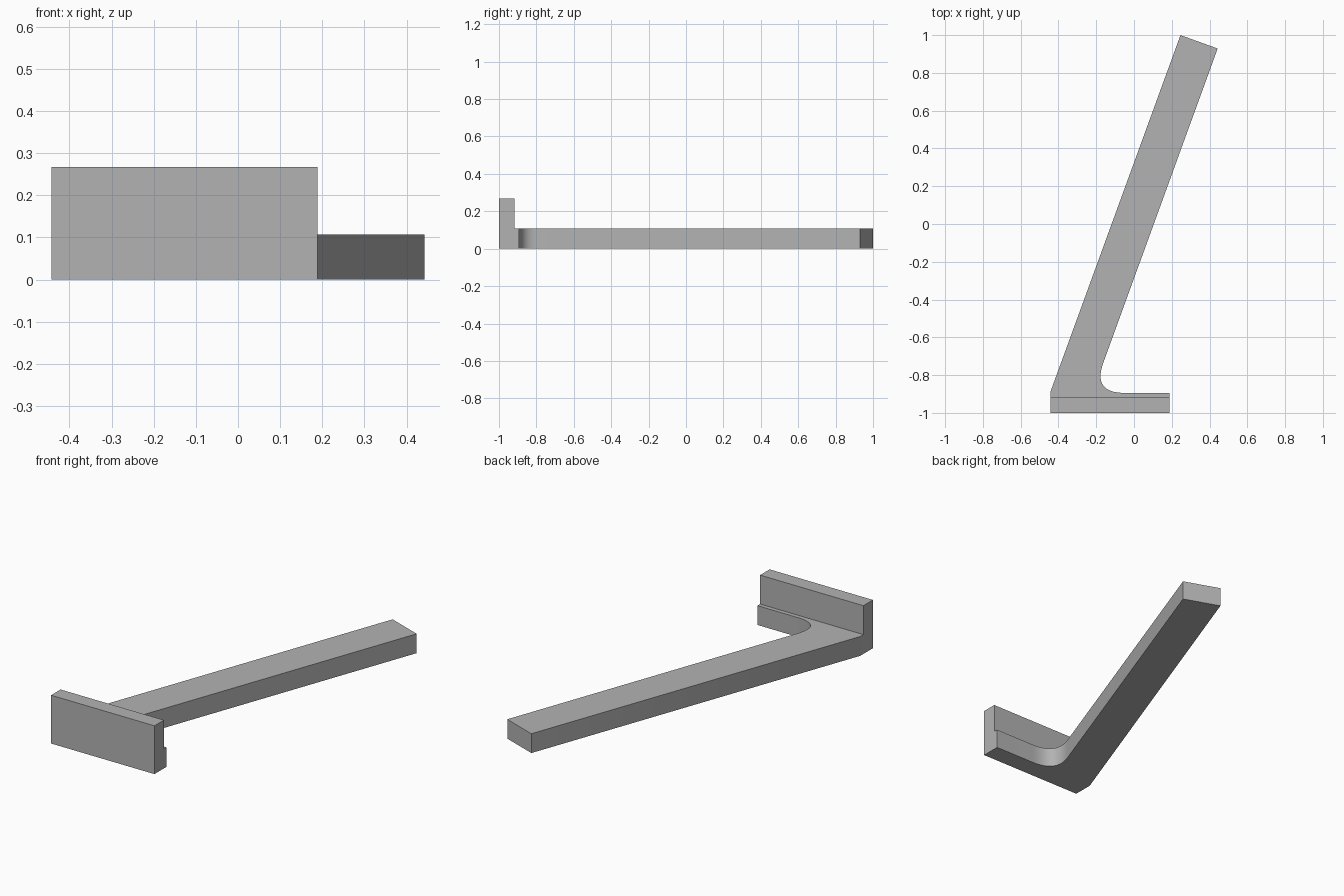
import bpy
import bmesh
from mathutils import Vector
from math import radians, cos, sin

cube = bpy.data.objects.get("Cube")
if cube:
    bpy.data.objects.remove(cube)

# Main dimensions
ARM_TOP, PLATE_TOP = 0.107, 0.267
LEFT, FOOT_END = -0.443, 0.189
FRONT, PLATE_BACK, FOOT_BACK = -1.0, -0.917, -0.894
along = Vector((cos(radians(70)), sin(radians(70))))
tip_left, tip_right = Vector((0.246, 1.0)), Vector((0.443, 0.929))

# Curved inner corner where the arm meets the foot
corner = tip_right + along * ((FOOT_BACK - tip_right.y) / along.y)
start, end = corner + along * 0.17, corner + Vector((0.17, 0))
STEPS = 16
fillet = []
for i in range(STEPS + 1):
    t = i / STEPS
    fillet.append(end * (1 - t) ** 2 + corner * 2 * t * (1 - t) + start * t ** 2)

outline = [Vector((LEFT, FRONT)), Vector((FOOT_END, FRONT)),
           Vector((FOOT_END, FOOT_BACK)), *fillet,
           tip_right, tip_left, Vector((LEFT, -0.89))]

# Extrude the outline into the flat arm and foot
bm = bmesh.new()
base = bm.faces.new([bm.verts.new((p.x, p.y, 0)) for p in outline])
ext = bmesh.ops.extrude_face_region(bm, geom=[base])
bmesh.ops.translate(bm, vec=(0, 0, ARM_TOP),
                    verts=[g for g in ext["geom"] if isinstance(g, bmesh.types.BMVert)])
bmesh.ops.recalc_face_normals(bm, faces=bm.faces)

# Raise the front strip of the foot into the upright plate
bmesh.ops.bisect_plane(bm, geom=bm.verts[:] + bm.edges[:] + bm.faces[:],
                       plane_co=(0, PLATE_BACK, 0), plane_no=(0, 1, 0))
strip = [f for f in bm.faces
         if f.normal.z > 0.9 and f.calc_center_median().y < PLATE_BACK]
ext = bmesh.ops.extrude_face_region(bm, geom=strip)
bmesh.ops.translate(bm, vec=(0, 0, PLATE_TOP - ARM_TOP),
                    verts=[g for g in ext["geom"] if isinstance(g, bmesh.types.BMVert)])
bmesh.ops.delete(bm, geom=[f for f in strip if f.is_valid], context="FACES_ONLY")
bmesh.ops.recalc_face_normals(bm, faces=bm.faces)

# Merge coplanar faces so each side is one clean face
bmesh.ops.dissolve_limit(bm, angle_limit=radians(0.5),
                         verts=bm.verts[:], edges=bm.edges[:])

mesh = bpy.data.meshes.new("angled_bracket")
bm.to_mesh(mesh)
bm.free()
bracket = bpy.data.objects.new("angled_bracket", mesh)
bpy.context.collection.objects.link(bracket)

# Plain grey finish
grey = bpy.data.materials.new("plain_grey")
grey.use_nodes = True
colour = (0.45, 0.45, 0.45, 1)
grey.diffuse_color = colour
grey.node_tree.nodes["Principled BSDF"].inputs["Base Color"].default_value = colour
mesh.materials.append(grey)

bpy.ops.object.select_all(action="DESELECT")
bracket.select_set(True)
bpy.context.view_layer.objects.active = bracket
bpy.ops.object.shade_smooth_by_angle(angle=radians(30))
